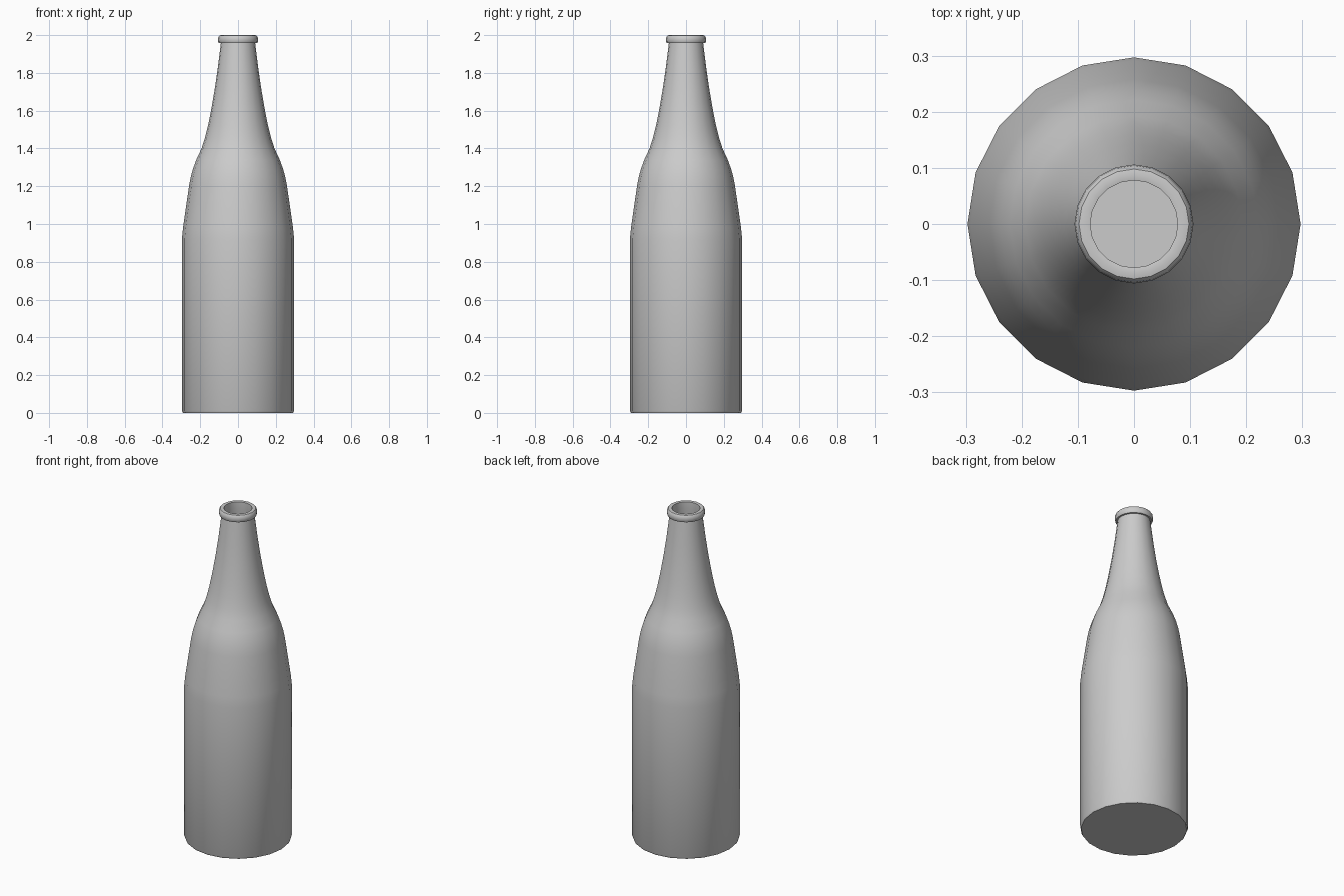
import bpy, bmesh, math

if "Cube" in bpy.data.objects:
    bpy.data.objects.remove(bpy.data.objects["Cube"])

SIDES = 20


def lathe(name, profile):
    """Revolve (radius, z) points about z; ends at radius 0 close to a cap."""
    bm = bmesh.new()
    rings = []
    for r, z in profile:
        rings.append([bm.verts.new((r * math.cos(2 * math.pi * i / SIDES),
                                    r * math.sin(2 * math.pi * i / SIDES), z))
                      for i in range(SIDES)])
    for a, b in zip(rings, rings[1:]):
        for i in range(SIDES):
            j = (i + 1) % SIDES
            bm.faces.new((a[i], a[j], b[j], b[i]))
    bm.faces.new(rings[0][::-1])   # underside
    bm.faces.new(rings[-1])        # inner floor
    mesh = bpy.data.meshes.new(name)
    bm.to_mesh(mesh)
    bm.free()
    obj = bpy.data.objects.new(name, mesh)
    bpy.context.collection.objects.link(obj)
    bpy.context.view_layer.objects.active = obj
    obj.select_set(True)
    bpy.ops.object.shade_smooth_by_angle(angle=math.radians(35))
    obj.select_set(False)
    return obj


# Outer wall: body, shoulder and neck
outer = [(0.292, 0.0), (0.297, 0.01), (0.297, 0.92), (0.291, 0.98), (0.274, 1.10),
         (0.258, 1.21), (0.250, 1.25), (0.239, 1.29), (0.221, 1.34), (0.193, 1.40),
         (0.174, 1.46), (0.159, 1.52), (0.143, 1.60), (0.124, 1.71),
         (0.108, 1.82), (0.091, 1.957)]
# Rounded lip around the mouth
lip = [(0.101, 1.957), (0.105, 1.965), (0.106, 1.977), (0.104, 1.990),
       (0.098, 1.998), (0.088, 2.0), (0.078, 1.998)]
# Inner wall follows the outer wall, down to the inner floor
wall = 0.013
inner = [(r - wall, z) for r, z in reversed(outer[2:])] + [(0.284, 0.015)]

lathe("bottle", outer + lip + inner)
